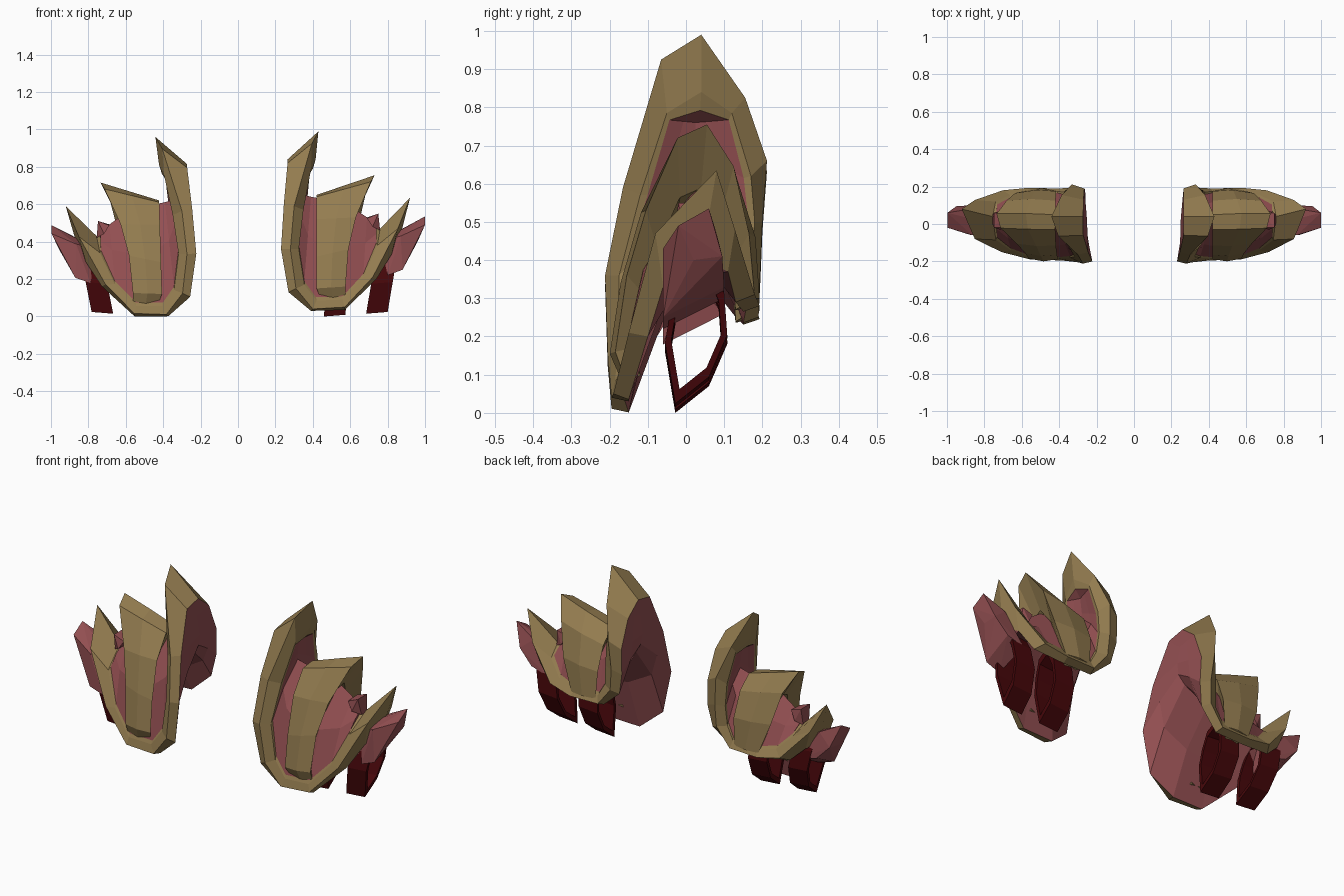
import bpy, bmesh
from mathutils import Vector as V

if "Cube" in bpy.data.objects:
    bpy.data.objects.remove(bpy.data.objects["Cube"])


def material(name, rgb):
    m = bpy.data.materials.new(name)
    m.diffuse_color = (*rgb, 1)
    m.use_nodes = True
    m.node_tree.nodes["Principled BSDF"].inputs["Base Color"].default_value = m.diffuse_color
    return m


GOLD = material("dull_gold", (0.295, 0.203, 0.08))
PINK = material("dusty_rose", (0.29, 0.078, 0.083))
RED = material("dark_red_leather", (0.062, 0.002, 0.003))


def finish(name, bm, mats, side, drop=True):
    """Place a part on the right (side 1) or mirrored on the left (side -1)."""
    for v in bm.verts:
        x, y, z = v.co
        if side < 0:  # the left guard sits slightly lower and tilted
            x, z = min(1, x + .03 * (z - .6)), z - (.017 + .03 * x) * drop
        v.co = (x * side, y, z)
    bmesh.ops.recalc_face_normals(bm, faces=bm.faces)
    me = bpy.data.meshes.new(name)
    bm.to_mesh(me)
    bm.free()
    for m in mats:
        me.materials.append(m)
    ob = bpy.data.objects.new(name, me)
    bpy.context.collection.objects.link(ob)


# Rim stations: under edge, crest, inner lip
FIN = [(.265, .04, .84), (.43, .04, .99), (.415, .04, .84)]
SPIKE = [(.86, .04, .40), (.92, .08, .635), (.76, .04, .47)]
FRONT = [
    [(.265, -.06, .82), (.395, -.065, .925), (.39, -.05, .785)],
    [(.245, -.15, .60), (.30, -.165, .59), (.35, -.12, .57)],
    [(.23, -.20, .36), (.28, -.212, .36), (.325, -.175, .36)],
    [(.27, -.185, .13), (.31, -.205, .15), (.355, -.18, .17)],
    [(.39, -.15, .03), (.40, -.195, .04), (.42, -.185, .085)],
    [(.57, -.15, .035), (.57, -.19, .05), (.56, -.18, .09)],
    [(.74, -.10, .20), (.72, -.15, .21), (.67, -.14, .21)],
    [(.82, -.06, .33), (.855, -.08, .47), (.745, -.085, .38)],
]
BACK = [
    [(.265, .13, .77), (.38, .155, .825), (.385, .12, .785)],
    [(.265, .19, .62), (.33, .212, .66), (.37, .17, .62)],
    [(.265, .185, .48), (.32, .20, .50), (.37, .18, .50)],
    [(.29, .17, .36), (.33, .195, .38), (.38, .17, .39)],
    [(.40, .15, .265), (.41, .19, .28), (.42, .175, .32)],
    [(.57, .15, .265), (.58, .193, .28), (.56, .175, .31)],
    [(.74, .13, .29), (.71, .18, .31), (.67, .155, .34)],
    [(.82, .11, .37), (.855, .128, .48), (.745, .12, .42)],
]
# Ridge line (x, z) of the outer and the inner vault
OUTER = [(.36, .76), (.35, .68), (.35, .65), (.39, .64),
         (.44, .63), (.60, .59), (.69, .53), (.74, .48)]
INNER = [(.265, .75), (.25, .65), (.26, .59), (.30, .55),
         (.45, .50), (.58, .46), (.73, .40), (.82, .35)]


def shell(side):
    bm = bmesh.new()

    def verts(st):
        pts = [V(p) for p in st]
        # bevel running from the lip down to the vault
        x, y, z = pts[2]
        aim = V((.34 if x < .45 else min(x, .70), .025, .58 if x < .65 else .48))
        pts.append(pts[2] + (aim - pts[2]).normalized() * (.05 if z > .8 else .02))
        return [bm.verts.new(p) for p in pts]

    fin, spike = verts(FIN), verts(SPIKE)
    fr, bk = [verts(s) for s in FRONT], [verts(s) for s in BACK]
    # gold band around the whole edge
    loop = [fin] + fr + [spike] + bk[::-1]
    for a, b in zip(loop, loop[1:] + loop[:1]):
        for k in range(3):
            bm.faces.new((a[k], a[k + 1], b[k + 1], b[k]))

    # rose vault over the shoulder and its underside
    def vault(k, ridge, bulge):
        cols = []
        for f, b, (x, z) in zip(fr, bk, ridge):
            top = V((x, .025, z))
            mids = []
            for e, s in ((f[k], -1), (b[k], 1)):
                m = e.co.lerp(top, .55)
                m.y += s * bulge * abs(z - e.co.z)
                mids.append(bm.verts.new(m))
            cols.append([f[k], mids[0], bm.verts.new(top), mids[1], b[k]])
        made = []
        for a, b in zip(cols, cols[1:]):
            for i in range(4):
                made.append(bm.faces.new((a[i], a[i + 1], b[i + 1], b[i])))
        for c, tip in ((cols[0], fin[k]), (cols[-1], spike[k])):
            for i in range(4):
                made.append(bm.faces.new((c[i], c[i + 1], tip)))
        for f in made:
            f.material_index = 1

    vault(3, OUTER, .10)
    vault(0, INNER, .09)
    finish("shoulder_shell", bm, [GOLD, PINK], side)


# Raised centre plate: left and right edge from front to back
PLATE = [
    ((.44, -.165, .10), (.575, -.165, .105)),
    ((.42, -.188, .15), (.575, -.185, .16)),
    ((.42, -.165, .32), (.59, -.155, .36)),
    ((.42, -.115, .52), (.63, -.105, .53)),
    ((.42, -.03, .64), (.71, -.022, .72)),
    ((.42, .05, .65), (.73, .055, .755)),
    ((.42, .125, .58), (.68, .125, .645)),
    ((.42, .175, .45), (.64, .165, .47)),
    ((.43, .18, .30), (.58, .18, .30)),
]


def centre_plate(side):
    bm = bmesh.new()
    top, low = [], []
    for l, r in PLATE:
        l, r = V(l), V(r)
        m = (l + r) / 2
        m.y *= 1.07
        row = [l, m, r]
        top.append([bm.verts.new(p) for p in row])
        # buried foot of the plate
        low.append([bm.verts.new((.52 + (p.x - .52) * .5, p.y * .72,
                                  .2 + (p.z - .2) * .7)) for p in row])
    n = len(PLATE)
    for g in (top, low):
        for a, b in zip(g, g[1:]):
            for i in (0, 1):
                bm.faces.new((a[i], a[i + 1], b[i + 1], b[i]))
    for i in range(n - 1):
        for k in (0, 2):
            bm.faces.new((top[i][k], top[i + 1][k], low[i + 1][k], low[i][k]))
    for i in (0, n - 1):
        for k in (0, 1):
            bm.faces.new((top[i][k], top[i][k + 1], low[i][k + 1], low[i][k]))
    finish("centre_plate", bm, [GOLD], side)


def block(name, pts, mat, side):
    """Faceted solid around a few corner points."""
    bm = bmesh.new()
    for p in pts:
        bm.verts.new(p)
    r = bmesh.ops.convex_hull(bm, input=bm.verts)
    junk = [g for g in r["geom_interior"] if isinstance(g, bmesh.types.BMVert)]
    bmesh.ops.delete(bm, geom=junk, context='VERTS')
    finish(name, bm, [mat], side)


HORN = [(1.0, .06, .535), (1.0, -.02, .49), (.96, .02, .40), (.955, .095, .41),
        (.88, -.06, .25), (.88, .10, .33), (.80, -.06, .22), (.78, .10, .30),
        (.87, -.06, .43), (.88, .08, .47), (.76, .0, .40)]
STUD = [(.69, -.02, .525), (.69, .06, .53), (.72, -.03, .48), (.72, .07, .48),
        (.75, -.02, .55), (.75, .06, .55), (.76, .0, .46), (.76, .05, .46)]

# Strap ring outline (y, z)
STRAP = [(-.028, 0), (.06, .07), (.108, .18), (.10, .29),
         (.06, .38), (-.01, .34), (-.04, .25), (-.055, .16)]


def strap(x, lean, z0, side):
    bm = bmesh.new()
    cy, cz = .027, .19
    rings = []
    for y, z in STRAP:
        ring = []
        for dx, s in ((0, 1), (.115, 1), (.115, .8), (0, .8)):
            zz = cz + (z - cz) * s
            ring.append(bm.verts.new((x + dx + lean * zz, cy + (y - cy) * s,
                                      zz + z0 + .08 * dx)))
        rings.append(ring)
    for a, b in zip(rings, rings[1:] + rings[:1]):
        for k in range(4):
            j = (k + 1) % 4
            bm.faces.new((a[k], a[j], b[j], b[k]))
    finish("arm_strap", bm, [RED], side, drop=False)


for side in (1, -1):
    shell(side)
    centre_plate(side)
    block("outer_horn", HORN, PINK, side)
    block("inner_stud", STUD, PINK, side)
    strap(.46, .05, 0, side)
    strap(.685, .17, .015, side)
